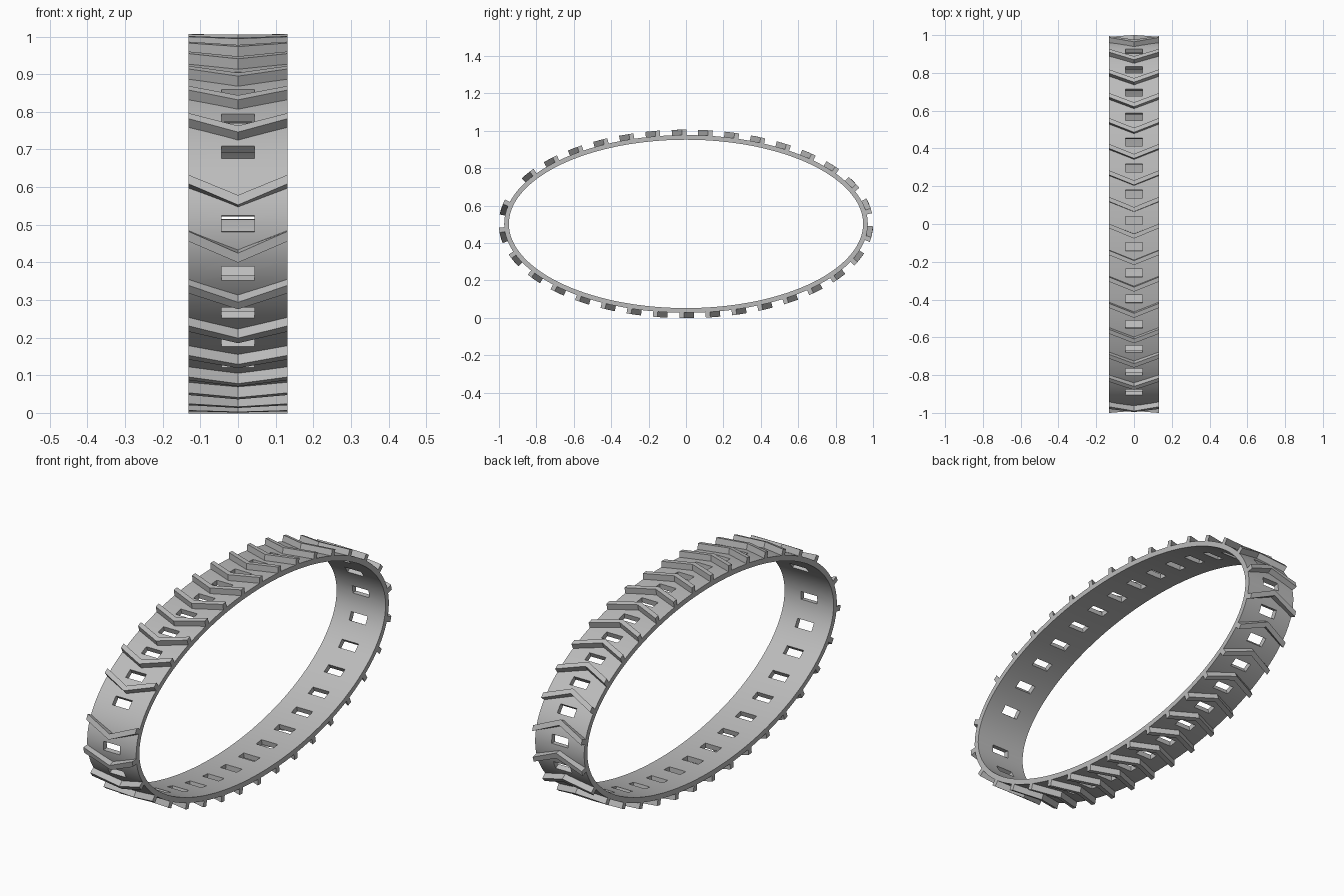
import bpy, bmesh, math
from mathutils import Vector

if "Cube" in bpy.data.objects:
    bpy.data.objects.remove(bpy.data.objects["Cube"])

A, B, MID_Z = 0.972, 0.475, 0.5025      # outer ellipse of the band
HALF_W, THICK = 0.132, 0.025            # band half width and thickness
COUNT, SEAM = 33, 0.212                 # openings, and the wider gap at the seam
HOLE_X, HOLE_U = 0.044, 0.0215          # half sizes of an opening
LUG_START, LUG_SKEW, LUG_W, LUG_H = 0.045, 0.053, 0.024, 0.029

grey = bpy.data.materials.new("rubber_grey")
grey.use_nodes = True
colour = (0.5, 0.5, 0.5, 1)
grey.diffuse_color = colour
grey.node_tree.nodes["Principled BSDF"].inputs["Base Color"].default_value = colour


# Arc length along the ellipse, from the front end up and over the top
def on_ellipse(t):
    return Vector((0, -A * math.cos(t), MID_Z + B * math.sin(t)))


STEPS = 4000
arc = [0.0]
for i in range(STEPS):
    a, b = (on_ellipse(2 * math.pi * j / STEPS) for j in (i, i + 1))
    arc.append(arc[-1] + (b - a).length)
LENGTH = arc[-1]
PITCH = (LENGTH - SEAM) / (COUNT - 1)


def place(x, u, h=0.0):
    """Point at width x, distance u along the band and height h above it."""
    u %= LENGTH
    lo, hi = 0, STEPS
    while hi - lo > 1:
        m = (lo + hi) // 2
        lo, hi = (m, hi) if arc[m] <= u else (lo, m)
    t = 2 * math.pi * (lo + (u - arc[lo]) / (arc[hi] - arc[lo])) / STEPS
    normal = Vector((0, -B * math.cos(t), A * math.sin(t))).normalized()
    return on_ellipse(t) + normal * h + Vector((x, 0, 0))


def finish(bm, name):
    bmesh.ops.recalc_face_normals(bm, faces=bm.faces)
    mesh = bpy.data.meshes.new(name)
    bm.to_mesh(mesh)
    bm.free()
    mesh.materials.append(grey)
    obj = bpy.data.objects.new(name, mesh)
    bpy.context.collection.objects.link(obj)
    return obj


centres = [SEAM + k * PITCH for k in range(COUNT)]

# Band: one strip of faces with openings left out, thickened inwards
stops = []                              # (distance, the next cell is an opening)
for k, c in enumerate(centres):
    following = centres[k + 1] if k + 1 < COUNT else LENGTH + SEAM
    stops += [(c - HOLE_U + i * HOLE_U, True) for i in range(2)]
    start, end = c + HOLE_U, following - HOLE_U
    parts = round((end - start) / 0.02)
    stops += [(start + (end - start) * i / parts, False) for i in range(parts)]

bm = bmesh.new()
xs = (-HALF_W, -HOLE_X, HOLE_X, HALF_W)
rows = [[bm.verts.new(place(x, u)) for x in xs] for u, _ in stops]
for i, (_, is_open) in enumerate(stops):
    row, nxt = rows[i], rows[(i + 1) % len(rows)]
    for j in range(3):
        if not (is_open and j == 1):
            bm.faces.new((row[j], row[j + 1], nxt[j + 1], nxt[j]))
bmesh.ops.delete(bm, geom=[v for v in bm.verts if not v.link_faces], context='VERTS')
bm.normal_update()
face = bm.faces[:][0]
outward = face.calc_center_median() - Vector((0, 0, MID_Z))
flip = face.normal.dot(outward) < 0
band = finish(bm, "band")
bm = bmesh.new()
bm.from_mesh(band.data)
bm.faces.ensure_lookup_table()
face = bm.faces[0]
if face.normal.dot(face.calc_center_median() - Vector((0, 0, MID_Z))) < 0:
    bmesh.ops.reverse_faces(bm, faces=bm.faces)
bm.to_mesh(band.data)
bm.free()
shell = band.modifiers.new("thickness", 'SOLIDIFY')
shell.thickness, shell.offset = THICK, -1
bpy.context.view_layer.objects.active = band
band.select_set(True)
bpy.ops.object.modifier_apply(modifier=shell.name)
bpy.ops.object.shade_smooth_by_angle(angle=math.radians(30))

# Chevron lugs: a bent bar after every opening, its tip trailing
bm = bmesh.new()
for c in centres:
    rear = c + LUG_START
    rings = []
    for x, skew in ((-HALF_W, LUG_SKEW), (0, 0), (HALF_W, LUG_SKEW)):
        u = rear + skew
        rings.append([bm.verts.new(place(x, u + du, h)) for du, h in
                      ((0, -0.004), (LUG_W, -0.004), (LUG_W, LUG_H), (0, LUG_H))])
    for p, q in zip(rings, rings[1:]):
        for i in range(4):
            j = (i + 1) % 4
            bm.faces.new((p[i], p[j], q[j], q[i]))
    bm.faces.new(rings[0])
    bm.faces.new(rings[-1])
finish(bm, "chevron_lugs")
